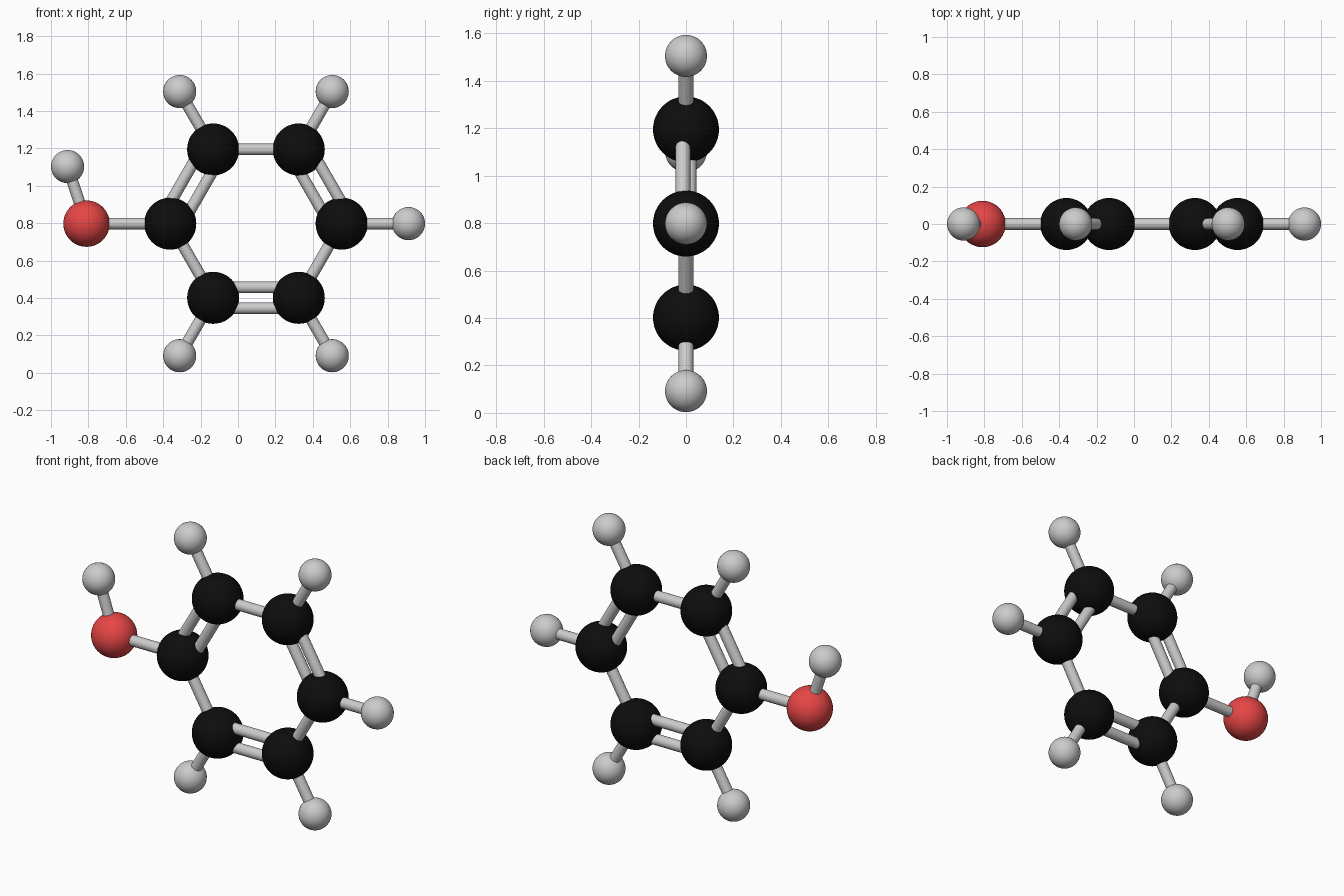
import bpy
from math import radians, cos, sin
from mathutils import Vector

if "Cube" in bpy.data.objects:
    bpy.data.objects.remove(bpy.data.objects["Cube"])

CX, CZ = 0.096, 0.798          # ring centre
BOND_R, GAP = 0.031, 0.056     # rod radius, double-bond half spacing


def paint(name, rgb):
    m = bpy.data.materials.new(name)
    m.diffuse_color = (*rgb, 1)
    m.use_nodes = True
    m.node_tree.nodes["Principled BSDF"].inputs["Base Color"].default_value = m.diffuse_color
    return m


black = paint("black", (0.004, 0.004, 0.004))
red = paint("red", (0.8, 0.06, 0.06))


def ball(name, loc, r, mat=None):
    bpy.ops.mesh.primitive_uv_sphere_add(segments=48, ring_count=24, radius=r, location=loc)
    ob = bpy.context.object
    ob.name = name
    if mat:
        ob.data.materials.append(mat)
    bpy.ops.object.shade_smooth()


def rod(name, a, b, offset=Vector((0, 0, 0))):
    d = b - a
    bpy.ops.mesh.primitive_cylinder_add(vertices=32, radius=BOND_R, depth=d.length,
                                        location=(a + b) / 2 + offset)
    ob = bpy.context.object
    ob.name = name
    ob.rotation_mode = 'QUATERNION'
    ob.rotation_quaternion = d.to_track_quat('Z', 'Y')
    bpy.ops.object.shade_smooth_by_angle(angle=radians(40))


def ring_point(i, r):
    a = radians(60 * i)
    return Vector((CX + r * cos(a), 0, CZ + r * sin(a)))


# Ring of six black balls, with an outer grey ball on all but the left one
carbons = [ring_point(i, 0.458) for i in range(6)]
for i, c in enumerate(carbons):
    ball(f"carbon_ball_{i}", c, 0.139, black)
    if i != 3:
        h = ring_point(i, 0.8155)
        ball(f"hydrogen_ball_{i}", h, 0.0885)
        rod(f"hydrogen_bond_{i}", c, h)

# Ring bonds, alternating double and single
for i in range(6):
    a, b = carbons[i], carbons[(i + 1) % 6]
    if i % 2 == 0:
        out = ((a + b) / 2 - Vector((CX, 0, CZ))).normalized() * GAP
        if i == 0:
            out.y = -0.013     # this pair is slightly twisted
        rod(f"double_bond_outer_{i}", a, b, out)
        rod(f"double_bond_inner_{i}", a, b, -out)
    else:
        rod(f"single_bond_{i}", a, b)

# Red ball and its side group
oxygen = Vector((-0.81, 0, CZ))
side_h = Vector((-0.911, 0, 1.103))
ball("oxygen_ball", oxygen, 0.124, red)
ball("hydroxyl_hydrogen_ball", side_h, 0.0885)
rod("oxygen_bond", carbons[3], oxygen)
rod("hydroxyl_bond", oxygen, side_h)
